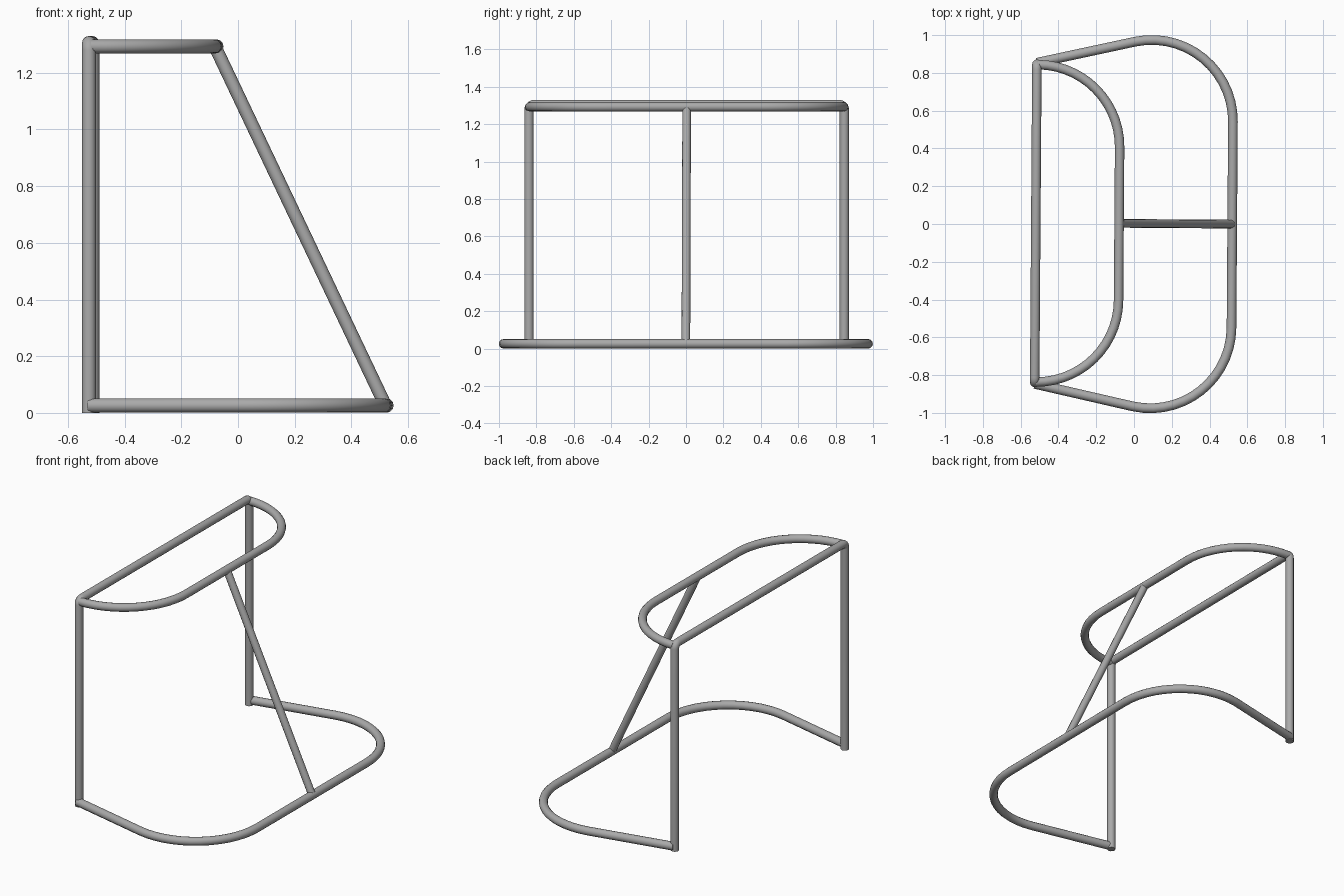
import bpy
from math import sin, cos, pi, radians
from mathutils import Vector, Matrix

cube = bpy.data.objects.get("Cube")
if cube:
    bpy.data.objects.remove(cube)

# Single painted-metal colour
metal = bpy.data.materials.new("grey metal")
metal.use_nodes = True
grey = (0.4, 0.4, 0.4, 1)
metal.diffuse_color = grey
metal.node_tree.nodes["Principled BSDF"].inputs["Base Color"].default_value = grey

TWIST = Matrix.Rotation(-0.007, 4, "Z")   # the frame stands very slightly turned


def arc(cx, cy, r, start, end, steps=14):
    """Points on an arc, angles in degrees."""
    angles = [radians(start + (end - start) * i / steps) for i in range(steps + 1)]
    return [(cx + r * cos(a), cy + r * sin(a)) for a in angles]


def mirrored(half):
    """Extend a half path across its symmetry axis (second coordinate)."""
    return half + [(a, -b) for a, b in reversed(half)]


def tube(name, points, radius):
    """Round pipe swept along a path, converted to a smooth mesh."""
    curve = bpy.data.curves.new(name, "CURVE")
    curve.dimensions = "3D"
    curve.bevel_depth = radius
    curve.bevel_resolution = 4
    curve.use_fill_caps = True
    spline = curve.splines.new("POLY")
    spline.points.add(len(points) - 1)
    for p, co in zip(spline.points, points):
        p.co = (*(TWIST @ Vector(co)), 1)
    obj = bpy.data.objects.new(name, curve)
    bpy.context.collection.objects.link(obj)
    bpy.ops.object.select_all(action="DESELECT")
    obj.select_set(True)
    bpy.context.view_layer.objects.active = obj
    bpy.ops.object.convert(target="MESH")
    obj = bpy.context.object
    obj.name = name
    obj.data.materials.clear()
    obj.data.materials.append(metal)
    bpy.ops.object.shade_smooth_by_angle(angle=radians(40))
    return obj


POST_X, HALF, TOP, BASE_Z, HOOP_Z = -0.52, 0.843, 1.305, 0.026, 1.293

# Two posts and the crossbar, bent from one pipe with tight corners
bend = 0.028
half_front = [(0, HALF)] + [(z, y) for z, y in arc(TOP - bend, HALF - bend, bend, 90, 0, 6)]
tube("front_frame", [(POST_X, y, z) for z, y in mirrored(half_front)], 0.025)

# Ground bar: straight sides running out into wide rounded corners
half_base = [(POST_X, HALF + 0.007)] + arc(0.09, 0.545, 0.43, 102, 0)
tube("base_bar", [(x, y, BASE_Z) for x, y in mirrored(half_base)], 0.0255)

# Top hoop behind the crossbar
half_hoop = arc(POST_X + 0.006, 0.405, 0.435, 90, 0)
tube("top_hoop", [(x, y, HOOP_Z) for x, y in mirrored(half_hoop)], 0.025)

# Sloping centre brace between hoop and ground bar
tube("rear_brace", [(-0.079, 0.003, HOOP_Z - 0.005), (0.518, 0.003, BASE_Z + 0.005)], 0.023)
